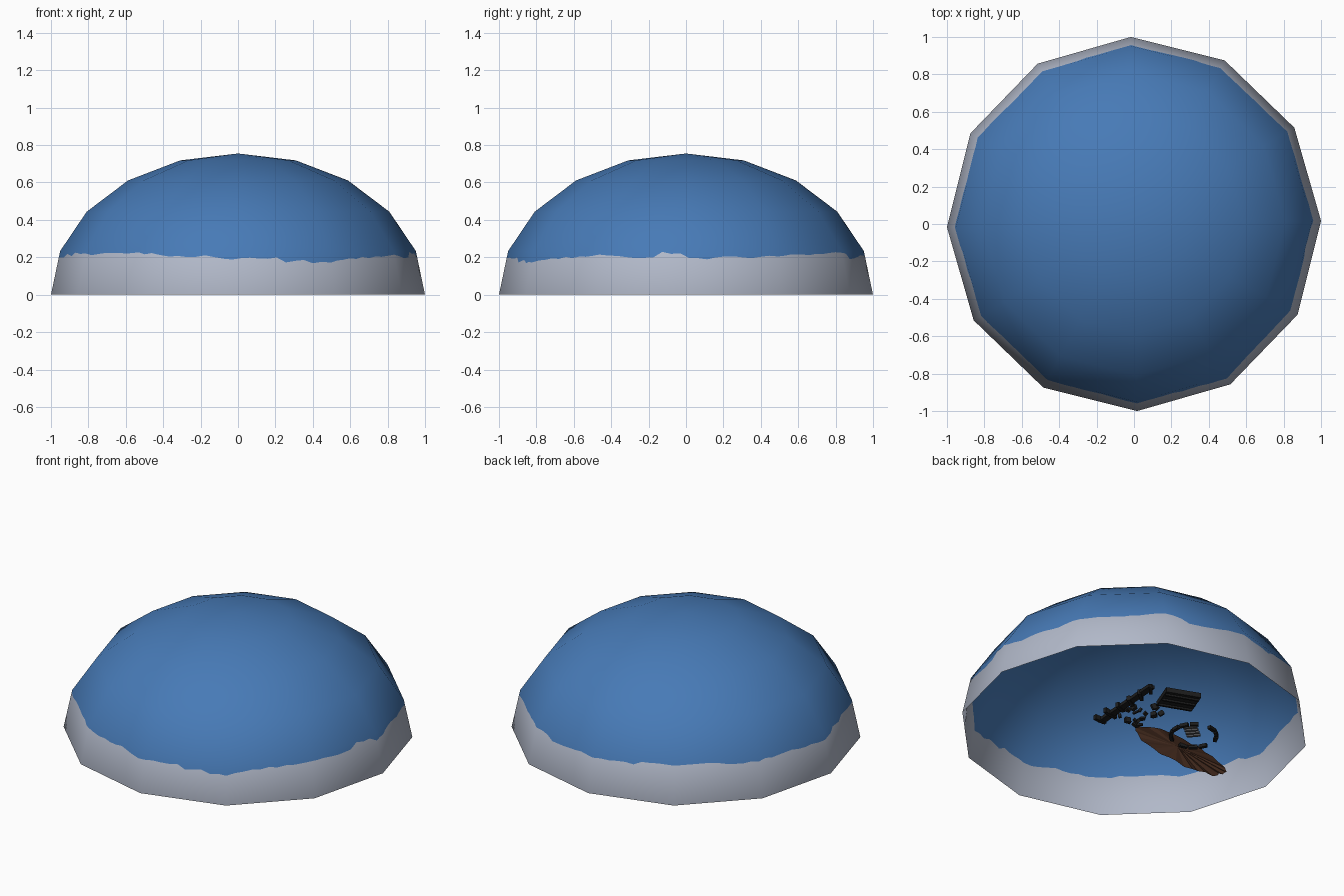
import bpy, bmesh, math, random
from mathutils import Vector, Matrix

random.seed(4)
if "Cube" in bpy.data.objects:
    bpy.data.objects.remove(bpy.data.objects["Cube"], do_unlink=True)


def material(name, rgb):
    m = bpy.data.materials.new(name)
    m.use_nodes = True
    m.diffuse_color = (*rgb, 1)
    bsdf = m.node_tree.nodes["Principled BSDF"]
    bsdf.inputs["Base Color"].default_value = (*rgb, 1)
    bsdf.inputs["Roughness"].default_value = 0.9
    return m


sky = material("sky blue", (0.063, 0.195, 0.47))
haze = material("haze grey", (0.44, 0.48, 0.58))
earth = material("earth brown", (0.24, 0.1, 0.055))
char = material("charcoal", (0.012, 0.012, 0.012))
slate = material("slate grey", (0.11, 0.11, 0.12))


def finish(name, bm, *mats):
    mesh = bpy.data.meshes.new(name)
    bm.to_mesh(mesh)
    bm.free()
    for m in mats:
        mesh.materials.append(m)
    ob = bpy.data.objects.new(name, mesh)
    bpy.context.collection.objects.link(ob)
    return ob


def add_box(bm, center, size, turn=0.0, tilt=0.0):
    mat = (Matrix.Translation(center) @ Matrix.Rotation(math.radians(turn), 4, "Z")
           @ Matrix.Rotation(math.radians(tilt), 4, "X") @ Matrix.Diagonal((*size, 1)))
    bmesh.ops.create_cube(bm, size=1, matrix=mat)


# Sky dome: squashed twelve-sided half sphere with a ragged horizon
SIDES, SPLIT, STEPS, HEIGHT = 12, 10, 5, 0.755
COLS = SIDES * SPLIT


def ring_point(col, radius, z):
    side, part = divmod(col, SPLIT)
    a, b = (Vector((math.cos(t), math.sin(t), 0)) for t in
            (math.radians(1 + 30 * (side + k)) for k in (0, 1)))
    p = a.lerp(b, part / SPLIT) * radius
    return Vector((p.x, p.y, z))


# Horizon height drifts slowly and now and then jumps
horizon, level = [], 0.2
for c in range(COLS):
    level += random.uniform(-0.009, 0.009) + 0.15 * (0.205 - level)
    if random.random() < 0.06:
        level += random.choice((-0.028, 0.025))
    horizon.append(min(max(level, 0.168), 0.229))

rings = []
for k in range(STEPS):
    lat = math.radians(90 * k / STEPS)
    rings.append((math.cos(lat), HEIGHT * math.sin(lat)))

bm = bmesh.new()
rows = [[bm.verts.new(ring_point(c, r, z)) for c in range(COLS)] for r, z in rings]
seam = []
for c in range(COLS):
    t = horizon[c] / rings[1][1]
    seam.append(bm.verts.new(ring_point(c, 1 + (rings[1][0] - 1) * t, horizon[c])))
rows.insert(1, seam)
apex = bm.verts.new((0, 0, HEIGHT))
for i in range(len(rows) - 1):
    for c in range(COLS):
        d = (c + 1) % COLS
        f = bm.faces.new((rows[i][c], rows[i][d], rows[i + 1][d], rows[i + 1][c]))
        f.material_index = 1 if i == 0 else 0
for c in range(COLS):
    bm.faces.new((rows[-1][c], rows[-1][(c + 1) % COLS], apex))
for f in bm.faces:
    f.smooth = True
dome = finish("sky_dome", bm, sky, haze)
dome.data.normals_split_custom_set_from_vertices(
    [Vector((v.co.x, v.co.y, v.co.z / HEIGHT ** 2)).normalized() for v in dome.data.vertices])

# Ground mound: long creased fan of earth
bm = bmesh.new()
peak = bm.verts.new((-0.45, -0.15, 0.12))
edge = []
for i in range(36):
    a = math.tau * i / 36
    r = random.uniform(0.93, 1.04)
    edge.append(bm.verts.new((-0.47 + 0.37 * r * math.cos(a),
                              -0.15 + 0.05 * math.cos(a) + 0.105 * r * math.sin(a),
                              0.1 + random.uniform(-0.008, 0.008))))
for i in range(36):
    bm.faces.new((edge[i], edge[(i + 1) % 36], peak))
finish("ground_mound", bm, earth)

# Dark hut slab with ribs
bm = bmesh.new()
add_box(bm, (-0.1, 0.28, 0.11), (0.21, 0.17, 0.03), -21)
for k in (-1, 0, 1):
    add_box(bm, (-0.1 + 0.02 * k, 0.28 + 0.055 * k, 0.09), (0.2, 0.012, 0.012), -21)
finish("hut", bm, char)

# Long beam with crossbars
bm = bmesh.new()
add_box(bm, (0.11, 0.06, 0.1), (0.04, 0.5, 0.02), -4)
for k in range(6):
    add_box(bm, (0.11, -0.17 + 0.09 * k, 0.1), (random.uniform(0.06, 0.1), 0.02, 0.03), 10 * k)
finish("beam", bm, char)

# Loose rubble between hut and beam
bm = bmesh.new()
for i in range(20):
    pos = (random.uniform(-0.14, 0.08), random.uniform(-0.1, 0.14), random.uniform(0.08, 0.12))
    size = [random.uniform(0.01, 0.035) for k in range(3)]
    add_box(bm, pos, size, random.uniform(0, 90), random.uniform(0, 60))
finish("rubble", bm, char)

# Broken ring of posts around a slatted plate
bm = bmesh.new()
for i in range(14):
    if i % 4 == 3:
        continue
    a = math.tau * i / 14
    add_box(bm, (-0.42 + 0.13 * math.cos(a), 0.03 + 0.13 * math.sin(a), 0.1),
            (0.02, 0.05, 0.02), math.degrees(a))
finish("broken_ring", bm, char)

bm = bmesh.new()
for k in range(4):
    add_box(bm, (-0.42 + 0.025 * k, 0.03 + 0.02 * k, 0.1), (0.016, 0.08, 0.01), 40)
finish("slatted_plate", bm, slate)
